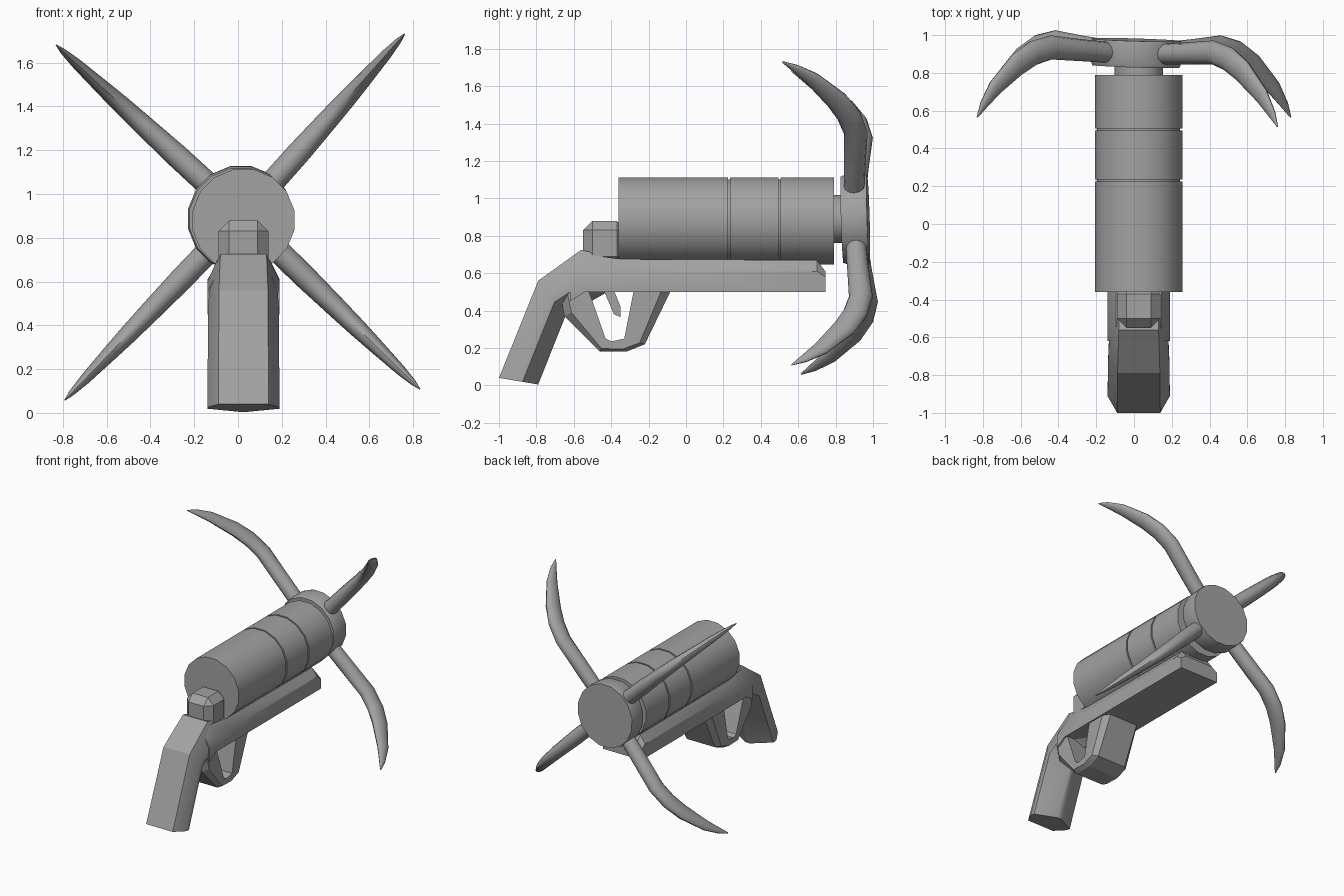
import bpy, bmesh, math
from mathutils import Vector

cube = bpy.data.objects.get("Cube")
if cube:
    bpy.data.objects.remove(cube, do_unlink=True)

CX = 0.025  # middle plane of the body

steel = bpy.data.materials.new("grey_metal")
steel.use_nodes = True
grey = (0.36, 0.36, 0.36, 1)
steel.diffuse_color = grey
steel.node_tree.nodes["Principled BSDF"].inputs["Base Color"].default_value = grey


def finish(name, bm, angle=32):
    bmesh.ops.recalc_face_normals(bm, faces=bm.faces)
    mesh = bpy.data.meshes.new(name)
    bm.to_mesh(mesh)
    bm.free()
    mesh.materials.append(steel)
    ob = bpy.data.objects.new(name, mesh)
    bpy.context.collection.objects.link(ob)
    bpy.ops.object.select_all(action='DESELECT')
    ob.select_set(True)
    bpy.context.view_layer.objects.active = ob
    bpy.ops.object.shade_smooth_by_angle(angle=math.radians(angle))
    return ob


def loft(name, rings, angle=32):
    """Skin a list of equal rings of points and cap both ends."""
    bm = bmesh.new()
    rows = [[bm.verts.new(p) for p in ring] for ring in rings]
    n = len(rows[0])
    for a, b in zip(rows, rows[1:]):
        for i in range(n):
            j = (i + 1) % n
            bm.faces.new((a[i], a[j], b[j], b[i]))
    bm.faces.new(rows[0])
    bm.faces.new(rows[-1])
    return finish(name, bm, angle)


def turned(name, profile, x, z, sides=16):
    """Lathe (radius, y) points around an axis running along y."""
    angles = [2 * math.pi * (i + 0.5) / sides for i in range(sides)]
    rings = [[(x + r * math.cos(a), y, z + r * math.sin(a)) for a in angles]
             for r, y in profile]
    return loft(name, rings)


# Barrel with two narrow grooves
R, G = 0.237, 0.224
barrel = [(R, -0.36)]
for y in (0.23, 0.5):
    barrel += [(R, y - 0.006), (G, y - 0.006), (G, y + 0.006), (R, y + 0.006)]
turned("barrel", barrel + [(R, 0.79)], CX, 0.88)
turned("neck", [(0.13, 0.77), (0.13, 0.86)], CX, 0.89)

# Hub, leaning slightly like the hooks on it
hub = turned("hub", [(0.235, -0.07), (0.243, -0.05), (0.243, 0.05), (0.24, 0.07)], 0, 0)
hub.location = (0.012, 0.905, 0.888)
hub.rotation_euler = (0.03, 0, -0.03)

# Four tapered hooks: (fraction of reach, y, half width, half depth)
HOOK = [(0.14, 0.905, 0.055, 0.055), (0.35, 0.92, 0.054, 0.058),
        (0.54, 0.935, 0.047, 0.064), (0.65, 0.905, 0.042, 0.066),
        (0.75, 0.845, 0.035, 0.063), (0.89, 0.72, 0.024, 0.045),
        (0.96, 0.63, 0.014, 0.025), (1.0, 0.565, 0.003, 0.004)]
CENTRE = Vector((0.02, 0, 0.9))


def hook(name, tip_x, tip_z, lean):
    reach = Vector((tip_x, 0, tip_z)) - CENTRE
    side = reach.cross(Vector((0, 1, 0))).normalized()
    path = [CENTRE + reach * t + Vector((0, y + lean * t, 0)) for t, y, w, h in HOOK]
    rings = []
    for k, (t, y, w, h) in enumerate(HOOK):
        tangent = path[min(k + 1, len(path) - 1)] - path[max(k - 1, 0)]
        normal = side.cross(tangent).normalized()
        ring = []
        for i in range(12):
            a = math.tau * i / 12
            ring.append(path[k] + side * w * math.cos(a) + normal * h * math.sin(a))
        rings.append(ring)
    loft(name, rings, 45)


hook("upper_right_hook", -0.83, 1.68, 0)
hook("upper_left_hook", 0.76, 1.73, -0.05)
hook("lower_right_hook", -0.79, 0.06, 0.05)
hook("lower_left_hook", 0.83, 0.11, 0)

# Grip: faceted sections given by back point, front point and half width
HALF = [(0.68, 0), (0.98, 0.42), (0.98, 0.6), (0.12, 1)]
CROSS = HALF + [(-w, f) for w, f in reversed(HALF)]
GRIP = [((-1.0, 0.04), (-0.79, 0.005), 0.168),
        ((-0.79, 0.56), (-0.645, 0.37), 0.165),
        ((-0.56, 0.725), (-0.42, 0.5), 0.155),
        ((-0.34, 0.67), (-0.3, 0.505), 0.15)]
rings = []
for back, front, half in GRIP:
    b, f = Vector((0, *back)), Vector((0, *front))
    rings.append([b.lerp(f, k) + Vector((CX + w * half, 0, 0)) for w, k in CROSS])
loft("grip", rings)

# Stock under the barrel: (y, bottom, shoulder, top)
rings = []
for y, low, mid, top in [(-0.62, 0.45, 0.55, 0.64), (-0.54, 0.5, 0.6, 0.7),
                         (-0.34, 0.5, 0.61, 0.675), (0.7, 0.5, 0.61, 0.67),
                         (0.745, 0.5, 0.58, 0.61)]:
    right = [(-0.165, low), (-0.165, mid), (-0.12, top)]
    outline = right + [(-x, z) for x, z in reversed(right)]
    rings.append([(CX + x, y, z) for x, z in outline])
loft("stock", rings)

# Trigger guard: a band between an outer and an inner outline, outer edge narrower
OUTER = [(-0.68, 0.53), (-0.65, 0.37), (-0.46, 0.18), (-0.32, 0.18), (-0.22, 0.22), (-0.07, 0.53)]
INNER = [(-0.53, 0.53), (-0.5, 0.45), (-0.43, 0.25), (-0.4, 0.235), (-0.33, 0.25), (-0.275, 0.53)]
rings = []
for o, i in zip(OUTER, INNER):
    o, i = Vector((0, *o)), Vector((0, *i))
    m = o.lerp(i, 0.25)
    shape = [(o, -0.12), (m, -0.155), (i, -0.155), (i, 0.155), (m, 0.155), (o, 0.12)]
    rings.append([p + Vector((CX + x, 0, 0)) for p, x in shape])
loft("trigger_guard", rings, 20)

# Trigger
TRIGGER = [(-0.445, 0.52), (-0.39, 0.52), (-0.35, 0.42), (-0.35, 0.365), (-0.385, 0.38)]
loft("trigger", [[(CX + x, y, z) for y, z in TRIGGER] for x in (-0.03, 0.03)])

# Bevelled block behind the barrel
bm = bmesh.new()
bmesh.ops.create_cube(bm, size=1)
for v in bm.verts:
    v.co = Vector((CX + v.co.x * 0.23, -0.435 + v.co.y * 0.23, 0.76 + v.co.z * 0.24))
bmesh.ops.bevel(bm, geom=list(bm.edges), offset=0.05, segments=1, affect='EDGES')
finish("rear_block", bm, 10)
